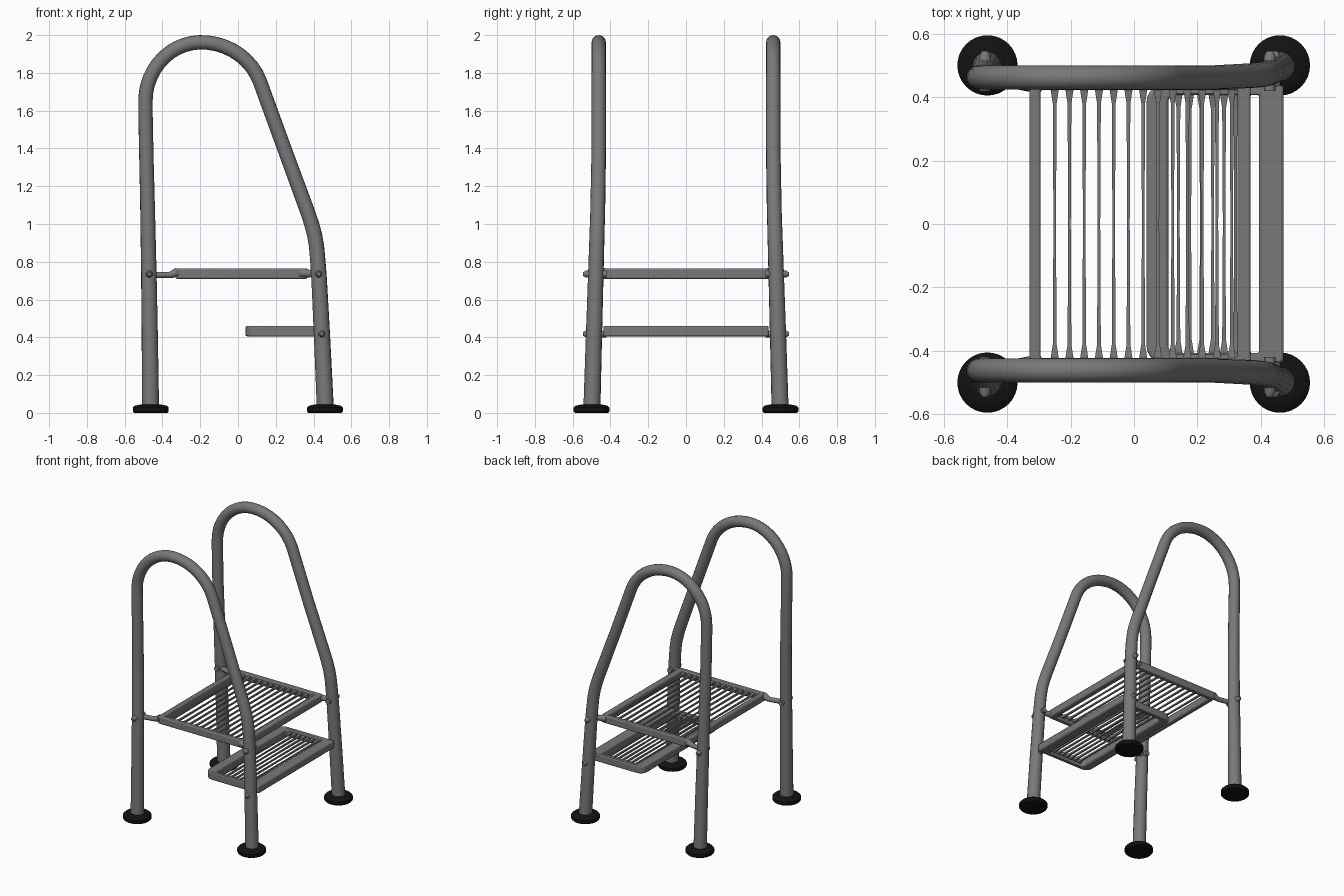
import bpy, bmesh, math
from mathutils import Vector

if "Cube" in bpy.data.objects:
    bpy.data.objects.remove(bpy.data.objects["Cube"])


def material(name, rgb):
    m = bpy.data.materials.new(name)
    m.diffuse_color = (*rgb, 1)
    m.use_nodes = True
    m.node_tree.nodes["Principled BSDF"].inputs["Base Color"].default_value = m.diffuse_color
    return m


STEEL = material("grey steel", (0.19, 0.19, 0.19))
RUBBER = material("black rubber", (0.006, 0.006, 0.006))


def shade(ob, angle=40):
    bpy.ops.object.select_all(action='DESELECT')
    ob.select_set(True)
    bpy.context.view_layer.objects.active = ob
    bpy.ops.object.shade_smooth_by_angle(angle=math.radians(angle))


def tube(name, pts, radii):
    cu = bpy.data.curves.new(name, 'CURVE')
    cu.dimensions = '3D'
    cu.bevel_depth = 1.0
    cu.bevel_resolution = 6
    cu.use_fill_caps = True
    sp = cu.splines.new('POLY')
    sp.points.add(len(pts) - 1)
    for p, co, r in zip(sp.points, pts, radii):
        p.co = (*co, 1)
        p.radius = r
    ob = bpy.data.objects.new(name, cu)
    bpy.context.collection.objects.link(ob)
    bpy.ops.object.select_all(action='DESELECT')
    ob.select_set(True)
    bpy.context.view_layer.objects.active = ob
    bpy.ops.object.convert(target='MESH')
    ob = bpy.context.object
    ob.data.materials.clear()
    ob.data.materials.append(STEEL)
    shade(ob)
    return ob


def mesh_object(name, bm, mat):
    bmesh.ops.recalc_face_normals(bm, faces=bm.faces)
    me = bpy.data.meshes.new(name)
    bm.to_mesh(me)
    bm.free()
    ob = bpy.data.objects.new(name, me)
    bpy.context.collection.objects.link(ob)
    me.materials.append(mat)
    return ob


def rounded_loop(x0, x1, y, r0, r1):
    """Plan outline with corner radius r0 at x0 and r1 at x1."""
    out = []
    for cx, cy, r, a in ((x1 - r1, y - r1, r1, 0), (x0 + r0, y - r0, r0, 90),
                         (x0 + r0, -y + r0, r0, 180), (x1 - r1, -y + r1, r1, 270)):
        for i in range(6):
            t = math.radians(a + i * 18)
            out.append((cx + r * math.cos(t), cy + r * math.sin(t)))
    return out


def frame(name, x0, x1, y, z0, z1, w0, w1, wy, r0, r1):
    """Ring-shaped step frame: w0, w1 and wy are the bar widths."""
    bm = bmesh.new()
    outer = rounded_loop(x0, x1, y, r0, r1)
    inner = rounded_loop(x0 + w0, x1 - w1, y - wy, r0 * 0.5, r1 * 0.5)
    rings = [[bm.verts.new((px, py, z)) for px, py in loop]
             for loop, z in ((outer, z0), (outer, z1), (inner, z1), (inner, z0))]
    n = len(outer)
    for k in range(4):
        a, b = rings[k], rings[(k + 1) % 4]
        for i in range(n):
            j = (i + 1) % n
            bm.faces.new((a[i], a[j], b[j], b[i]))
    ob = mesh_object(name, bm, STEEL)
    bv = ob.modifiers.new("soft edges", 'BEVEL')
    bv.width = 0.008
    bv.segments = 2
    bv.limit_method = 'ANGLE'
    bv.angle_limit = math.radians(50)
    shade(ob)


def slats(name, xs, y, z):
    """Thin tread strips, wide at the frame and narrow in the middle."""
    bm = bmesh.new()
    stations = ((-y, .014, .012), (-y + .05, .006, .006), (0, .004, .005),
                (y - .05, .006, .006), (y, .014, .012))
    for x in xs:
        rings = []
        for py, w, h in stations:
            rings.append([bm.verts.new((x + sx * w, py, z + sz * h))
                          for sx, sz in ((-1, -1), (1, -1), (1, 1), (-1, 1))])
        for a, b in zip(rings, rings[1:]):
            for i in range(4):
                j = (i + 1) % 4
                bm.faces.new((a[i], a[j], b[j], b[i]))
        bm.faces.new(rings[0])
        bm.faces.new(rings[-1])
    mesh_object(name, bm, STEEL)


# Handrail path in the xz plane: rear leg, arch, sloping rail, front leg
path = [(-0.463, 0.03), (-0.467, 0.4), (-0.472, 0.74), (-0.479, 1.1),
        (-0.485, 1.35), (-0.49, 1.6)]
for i in range(21):
    t = math.radians(180 - i * 8)
    rx = 0.295 if t > math.pi / 2 else 0.33
    path.append((-0.195 + rx * math.cos(t), 1.65 + 0.312 * math.sin(t)))
path += [(0.245, 1.4), (0.37, 1.06), (0.39, 1.0), (0.406, 0.94), (0.416, 0.88),
         (0.423, 0.8), (0.43, 0.7), (0.445, 0.4), (0.462, 0.03)]


def splay(z):
    return max(0.0, min(1.0, (1.25 - z) / 1.2))


for s, side in ((-1, "near"), (1, "far")):
    tube(side + "_handrail",
         [(x, s * (0.462 + 0.036 * splay(z)), z) for x, z in path],
         [0.038 + 0.007 * splay(z) for x, z in path])

    # Rubber feet, turned from a small profile
    for fx, end in ((-0.462, "rear"), (0.46, "front")):
        bm = bmesh.new()
        rings = []
        for r, z in ((0.088, 0), (0.095, 0.008), (0.095, 0.028), (0.085, 0.038), (0.05, 0.045)):
            rings.append([bm.verts.new((fx + r * math.cos(a), s * 0.5 + r * math.sin(a), z))
                          for a in (math.tau * i / 32 for i in range(32))])
        for a, b in zip(rings, rings[1:]):
            for i in range(32):
                j = (i + 1) % 32
                bm.faces.new((a[i], a[j], b[j], b[i]))
        bm.faces.new(rings[0])
        bm.faces.new(rings[-1])
        shade(mesh_object(f"{side}_{end}_foot", bm, RUBBER))

    # Rods joining the upper step to the legs
    tube(side + "_rear_rod", [(-0.47, s * 0.462, 0.73), (-0.36, s * 0.44, 0.73),
                              (-0.32, s * 0.44, 0.745)], [0.017, 0.017, 0.025])
    tube(side + "_front_rod", [(0.33, s * 0.44, 0.74), (0.43, s * 0.465, 0.735)], [0.024, 0.015])

    # Bolts through the legs
    for name, x, z in (("rear_bolt", -0.47, 0.735), ("upper_bolt", 0.428, 0.735),
                       ("lower_bolt", 0.444, 0.418)):
        tube(f"{side}_{name}", [(x, s * 0.42, z), (x, s * 0.53, z), (x, s * 0.545, z)],
             [0.018, 0.018, 0.01])

# Upper and lower steps
frame("upper_step_frame", -0.33, 0.368, 0.455, 0.71, 0.765, 0.036, 0.042, 0.033, 0.012, 0.012)
slats("upper_step_slats", [-0.25 + 0.0465 * i for i in range(13)], 0.43, 0.742)
frame("lower_step_frame", 0.04, 0.472, 0.437, 0.405, 0.46, 0.068, 0.078, 0.03, 0.05, 0.012)
slats("lower_step_slats", [0.14 + 0.036 * i for i in range(7)], 0.415, 0.435)
